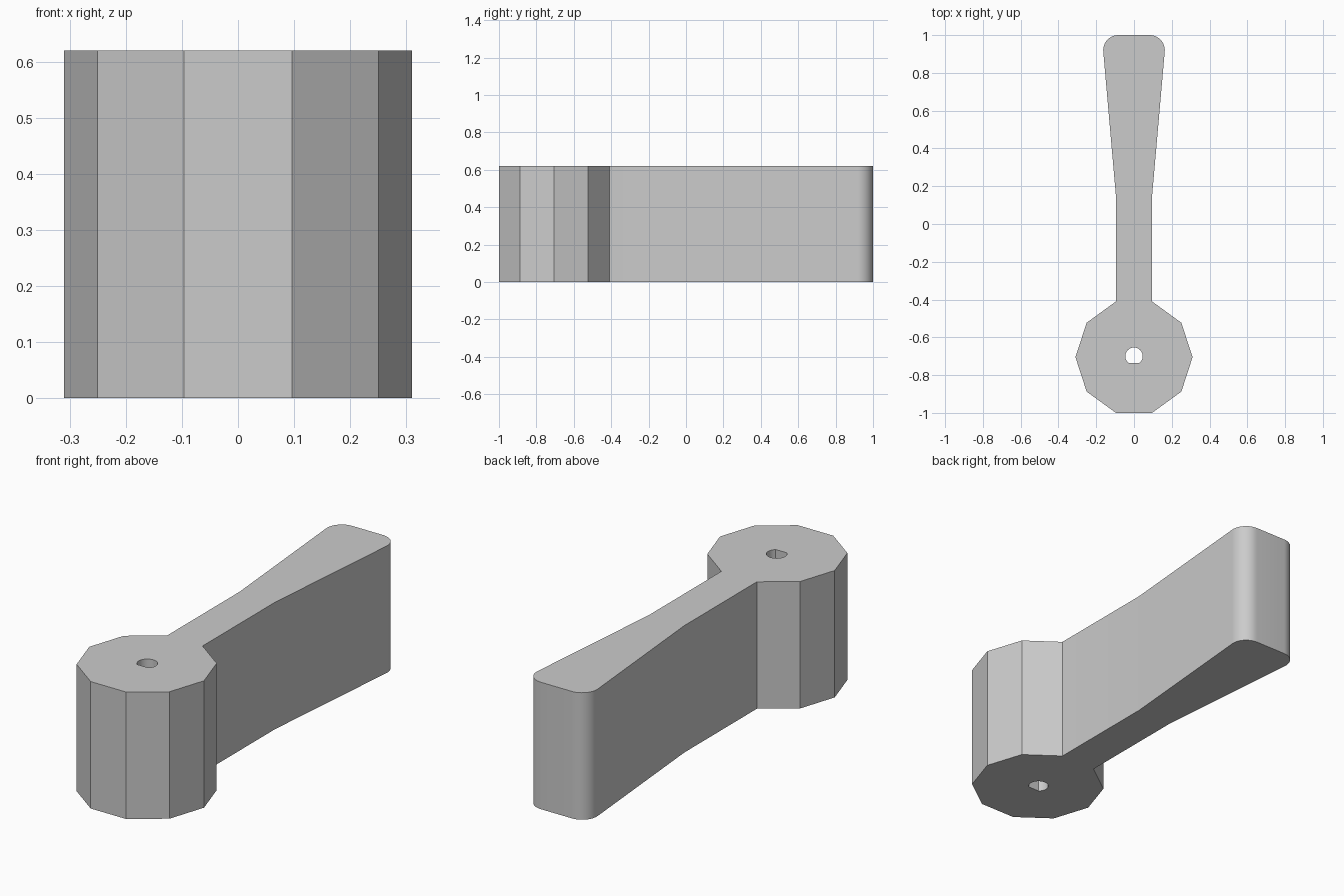
import bpy, bmesh
from math import cos, sin, radians

HEIGHT = 0.62
HUB_Y, HUB_R = -0.705, 0.31
HOLE_Y, HOLE_R, HOLE_FLAT = -0.70, 0.046, -0.735
CORNER_X, CORNER_Y, CORNER_R = 0.083, 0.92, 0.08

cube = bpy.data.objects.get("Cube")
if cube:
    bpy.data.objects.remove(cube, do_unlink=True)


def arc(cx, cy, r, start, end, steps):
    angles = [radians(start + (end - start) * i / steps) for i in range(steps + 1)]
    return [(cx + r * cos(a), cy + r * sin(a)) for a in angles]


def add_loop(bm, points):
    verts = [bm.verts.new((x, y, 0)) for x, y in points]
    for a, b in zip(verts, verts[1:] + verts[:1]):
        bm.edges.new((a, b))


# Half outline: ten-sided hub, narrow neck, flared grip with a rounded corner
half = arc(0, HUB_Y, HUB_R, -72, 72, 4)
half.append((half[-1][0], 0.15))
half += arc(CORNER_X, CORNER_Y, CORNER_R, -5, 90, 12)
outline = half + [(-x, y) for x, y in reversed(half)]

# D-shaped shaft hole
hole = arc(0, HOLE_Y, HOLE_R, -49.5, 229.5, 24)
hole = [(x, max(y, HOLE_FLAT)) for x, y in hole]

# Fill between the loops and extrude to full height
bm = bmesh.new()
add_loop(bm, outline)
add_loop(bm, hole)
bmesh.ops.triangle_fill(bm, use_beauty=True, use_dissolve=False, edges=bm.edges[:])
grown = bmesh.ops.extrude_face_region(bm, geom=bm.faces[:], use_keep_orig=True)
top = [v for v in grown["geom"] if isinstance(v, bmesh.types.BMVert)]
bmesh.ops.translate(bm, verts=top, vec=(0, 0, HEIGHT))
bmesh.ops.recalc_face_normals(bm, faces=bm.faces[:])

mesh = bpy.data.meshes.new("lever_handle")
bm.to_mesh(mesh)
bm.free()
lever = bpy.data.objects.new("lever_handle", mesh)
bpy.context.collection.objects.link(lever)

# Plain grey material
grey = bpy.data.materials.new("light_grey")
grey.use_nodes = True
colour = (0.6, 0.6, 0.6, 1)
grey.diffuse_color = colour
grey.node_tree.nodes["Principled BSDF"].inputs["Base Color"].default_value = colour
mesh.materials.append(grey)

# Smooth the rounded corners, keep the hub facets crisp
bpy.ops.object.select_all(action="DESELECT")
lever.select_set(True)
bpy.context.view_layer.objects.active = lever
bpy.ops.object.shade_smooth_by_angle(angle=radians(30))
